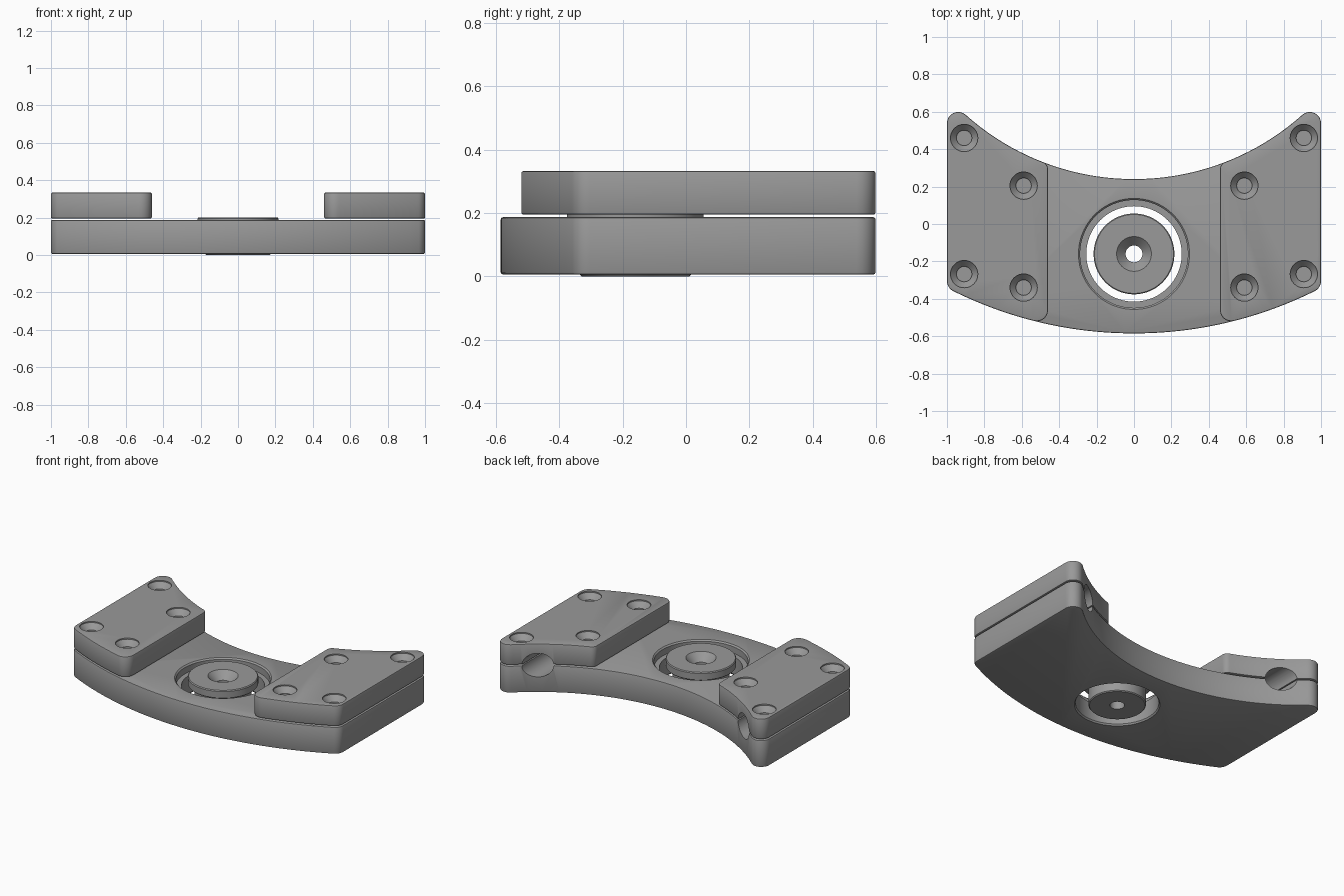
import bpy, bmesh, math
from mathutils import Matrix

if "Cube" in bpy.data.objects:
    bpy.data.objects.remove(bpy.data.objects["Cube"])

C, R_IN, R_OUT = 1.59, 1.35, 2.175      # shared arc centre (y) and the two radii
PUCK_Y = -0.16

grey = bpy.data.materials.new("machined grey")
grey.diffuse_color = (0.32, 0.32, 0.32, 1)
grey.use_nodes = True
grey.node_tree.nodes["Principled BSDF"].inputs["Base Color"].default_value = grey.diffuse_color


def finish(name, bm):
    bmesh.ops.recalc_face_normals(bm, faces=bm.faces)
    me = bpy.data.meshes.new(name)
    bm.to_mesh(me)
    bm.free()
    me.materials.append(grey)
    ob = bpy.data.objects.new(name, me)
    bpy.context.collection.objects.link(ob)
    return ob


def corner(x_line, side, outer, r):
    """Fillet between a straight side and the outer or inner arc."""
    cx = x_line - side * r
    reach = R_OUT - r if outer else R_IN + r
    cy = C - math.sqrt(reach ** 2 - cx ** 2)
    a0 = 0 if side > 0 else math.pi
    a1 = math.atan2(cy - C, cx) if outer else math.atan2(C - cy, -cx)
    d = (a1 - a0 + math.pi) % (2 * math.pi) - math.pi
    return [(cx + r * math.cos(a0 + d * i / 8), cy + r * math.sin(a0 + d * i / 8))
            for i in range(9)]


def arc(p, q, radius, n=40):
    """Points strictly between p and q on an arc about the shared centre."""
    a, b = (math.atan2(v[1] - C, v[0]) for v in (p, q))
    return [(radius * math.cos(a + (b - a) * i / n), C + radius * math.sin(a + (b - a) * i / n))
            for i in range(1, n)]


def curved_slab(name, xl, xr, radii, z0, z1):
    bl = corner(xl, -1, True, radii[0])
    br = corner(xr, 1, True, radii[1])
    tr = corner(xr, 1, False, radii[2])
    tl = corner(xl, -1, False, radii[3])
    pts = (bl + arc(bl[-1], br[-1], R_OUT) + br[::-1]
           + tr + arc(tr[-1], tl[-1], R_IN) + tl[::-1])
    bm = bmesh.new()
    face = bm.faces.new([bm.verts.new((x, y, z0)) for x, y in pts])
    ext = bmesh.ops.extrude_face_region(bm, geom=[face])
    top = [v for v in ext["geom"] if isinstance(v, bmesh.types.BMVert)]
    bmesh.ops.translate(bm, verts=top, vec=(0, 0, z1 - z0))
    ob = finish(name, bm)
    bev = ob.modifiers.new("edge", "BEVEL")
    bev.width, bev.segments = 0.007, 2
    bev.limit_method, bev.angle_limit = "ANGLE", math.radians(50)
    return ob


def lathe(name, profile, matrix=Matrix(), n=64, closed=False):
    """Revolve (radius, height) points; open profiles get end caps."""
    bm = bmesh.new()
    rings = [[bm.verts.new((r * math.cos(2 * math.pi * i / n), r * math.sin(2 * math.pi * i / n), z))
              for i in range(n)] for r, z in profile]
    pairs = list(zip(rings, rings[1:])) + ([(rings[-1], rings[0])] if closed else [])
    for a, b in pairs:
        for i in range(n):
            j = (i + 1) % n
            bm.faces.new((a[i], a[j], b[j], b[i]))
    if not closed:
        bm.faces.new(rings[0])
        bm.faces.new(rings[-1])
    bm.transform(matrix)
    return finish(name, bm)


def complete(ob, cutters=()):
    """Cut the holes, apply everything and smooth the curved walls."""
    for c in cutters:
        m = ob.modifiers.new("hole", "BOOLEAN")
        m.object, m.operation, m.solver = c, "DIFFERENCE", "EXACT"
    bpy.ops.object.select_all(action="DESELECT")
    ob.select_set(True)
    bpy.context.view_layer.objects.active = ob
    for m in list(ob.modifiers):
        bpy.ops.object.modifier_apply(modifier=m.name)
    bpy.ops.object.shade_smooth_by_angle(angle=math.radians(30))


# Blind tube sockets on the split line, opening at the back
sockets = {}
for s in (-1, 1):
    place = Matrix.Translation((s * 0.77, 0, 0.19)) @ Matrix.Rotation(-math.pi / 2, 4, "X")
    sockets[s] = lathe("socket_cutter", [(0.08, -0.40), (0.08, 0.8)], place)

# Base plate with stepped centre opening
opening = lathe("opening_cutter", [(0.262, -0.05), (0.262, 0.006), (0.255, 0.016), (0.255, 0.135),
                                   (0.288, 0.135), (0.288, 0.178), (0.297, 0.187), (0.297, 0.3)],
                Matrix.Translation((0, PUCK_Y, 0)), 96)
plate = curved_slab("base_plate", -1, 1, (0.06,) * 4, 0.006, 0.187)
complete(plate, [opening, sockets[-1], sockets[1]])

# Upper clamps with countersunk screw holes
screws = []
for s in (-1, 1):
    radii = (0.06, 0.06, 0.06, 0.04) if s > 0 else (0.06, 0.06, 0.04, 0.06)
    xl, xr = (0.46, 1) if s > 0 else (-1, -0.46)
    clamp = curved_slab("right_clamp" if s > 0 else "left_clamp", xl, xr, radii, 0.195, 0.333)
    holes = [lathe("screw_cutter", [(0.041, 0.27), (0.041, 0.29), (0.073, 0.325), (0.073, 0.4)],
                   Matrix.Translation((s * x, y, 0)), 40)
             for x, y in ((0.59, 0.205), (0.59, -0.34), (0.908, 0.46), (0.908, -0.268))]
    complete(clamp, holes + [sockets[s]])
    screws += holes

# Centre puck: flanged body with countersunk through hole
puck = lathe("centre_puck", [(0.045, 0), (0.170, 0), (0.176, 0.006), (0.176, 0.145), (0.210, 0.145),
                             (0.216, 0.151), (0.216, 0.195), (0.211, 0.201), (0.093, 0.201),
                             (0.045, 0.150)],
             Matrix.Translation((0, PUCK_Y, 0)), 96, closed=True)
complete(puck)

for c in [opening, *sockets.values(), *screws]:
    bpy.data.objects.remove(c, do_unlink=True)
